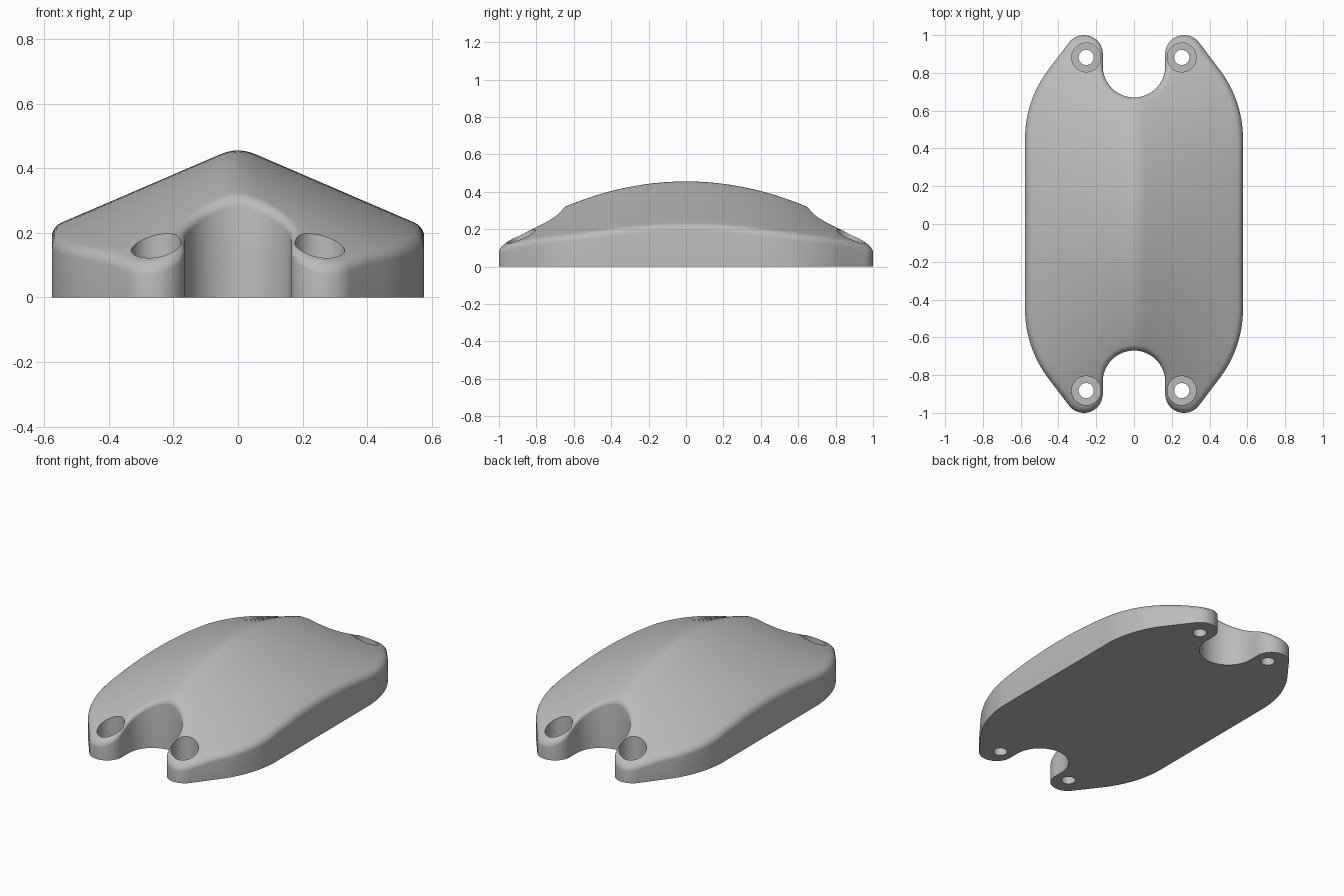
import bpy
import bmesh
from math import sin, cos, radians, sqrt
from mathutils import Vector
from mathutils.geometry import delaunay_2d_cdt, intersect_point_line

if "Cube" in bpy.data.objects:
    bpy.data.objects.remove(bpy.data.objects["Cube"])

FILLET = 0.03
TILT = 37.7          # direction the slanted outer edge faces


def arc(cx, cy, r, a0, a1, n):
    angles = [radians(a0 + (a1 - a0) * i / n) for i in range(n + 1)]
    return [Vector((cx + r * cos(a), cy + r * sin(a))) for a in angles]


def outline(d):
    """Quarter outline moved inward by d, from the notch to the long side."""
    curves = (arc(0, 0.835, 0.165 + d, -90, 0, 20)
              + arc(0.265, 0.9, 0.1 - d, 180, TILT, 24)
              + arc(-0.03, 0.45, 0.607 - d, TILT, 0, 16)
              + [Vector((0.577 - d, 0))])
    points = [curves[0]]
    for p in curves[1:]:
        steps = max(1, round((p - points[-1]).length / 0.03))
        points += [points[-1].lerp(p, (i + 1) / steps) for i in range(steps)]
    return points


def roof(x, y):
    """Rounded ridge that sinks towards both ends."""
    w = 0.055
    s = x if x > w else x * x / (2 * w) + w / 2
    return (0.467 - 0.43 * s) * (1 - 0.71 * y * y)


def edge_distance(p, path):
    best = 9.0
    for a, b in zip(path, path[1:]):
        q, t = intersect_point_line(p, a, b)
        q = a.lerp(b, min(1, max(0, t)))
        best = min(best, (p - q.to_2d()).length)
    return best


def apply_modifiers(obj):
    bpy.context.view_layer.objects.active = obj
    for name in [m.name for m in obj.modifiers]:
        bpy.ops.object.modifier_apply(modifier=name)


def mirror(obj):
    mod = obj.modifiers.new("Mirror", "MIRROR")
    mod.use_axis = (True, True, False)
    mod.merge_threshold = 0.0001
    apply_modifiers(obj)


# Plan points: fillet rings along the rim, then a grid over the roof
points, depths, edges = [], [], []
for step in range(7):
    d = FILLET * (1 - cos(radians(15 * step)))
    ring = outline(d)
    start = len(points)
    points += ring
    depths += [d] * len(ring)
    edges += [(start + i, start + i + 1) for i in range(len(ring) - 1)]
rim = outline(0)
origin = len(points)
edges += [(origin, 0), (origin, len(rim) - 1)]
columns = [0, 0.014, 0.028, 0.042, 0.055] + [0.1 + 0.045 * i for i in range(11)]
for x in columns:
    for j in range(25):
        p = Vector((x, 0.04 * j))
        if edge_distance(p, rim) > FILLET + 0.012:
            points.append(p)
            depths.append(FILLET)
plan, _, faces, sources, _, _ = delaunay_2d_cdt(points, edges, [], 1, 1e-6)

# Quarter body: curved top, flat bottom, straight walls
bm = bmesh.new()
top, bottom = {}, {}
for i in sorted({i for f in faces for i in f}):
    x, y = plan[i]
    d = depths[sources[i][0]] if sources[i] else FILLET
    drop = FILLET - sqrt(max(0, FILLET ** 2 - (FILLET - d) ** 2))
    top[i] = bm.verts.new((x, y, roof(x, y) - drop))
    bottom[i] = bm.verts.new((x, y, 0))
count = {}
for f in faces:
    bm.faces.new([top[i] for i in f])
    bm.faces.new([bottom[i] for i in reversed(f)])
    for a, b in zip(f, f[1:] + f[:1]):
        key = (min(a, b), max(a, b))
        count.setdefault(key, []).append((a, b))
for uses in count.values():
    a, b = uses[0]
    on_axis = any(max(abs(plan[a][k]), abs(plan[b][k])) < 1e-5 for k in (0, 1))
    if len(uses) == 1 and not on_axis:
        bm.faces.new((top[b], top[a], bottom[a], bottom[b]))
mesh = bpy.data.meshes.new("cover")
bm.to_mesh(mesh)
bm.free()
cover = bpy.data.objects.new("cover", mesh)
bpy.context.collection.objects.link(cover)
mirror(cover)

# Screw holes: a wide recess over a narrow through hole, at each corner
cutters = []
for name, radius, low in (("recess", 0.077, 0.05), ("screw_hole", 0.04, -0.1)):
    bm = bmesh.new()
    bmesh.ops.create_cone(bm, cap_ends=True, segments=48,
                          radius1=radius, radius2=radius, depth=0.6)
    bmesh.ops.translate(bm, verts=bm.verts, vec=(0.253, 0.882, low + 0.3))
    cut_mesh = bpy.data.meshes.new(name)
    bm.to_mesh(cut_mesh)
    bm.free()
    cutter = bpy.data.objects.new(name, cut_mesh)
    cutter.hide_render = True
    bpy.context.collection.objects.link(cutter)
    mirror(cutter)
    mod = cover.modifiers.new(name, "BOOLEAN")
    mod.operation = "DIFFERENCE"
    mod.solver = "EXACT"
    mod.object = cutter
    cutters.append(cutter)
apply_modifiers(cover)
for cutter in cutters:
    bpy.data.objects.remove(cutter)

# Single grey finish
grey = bpy.data.materials.new("light_grey")
grey.use_nodes = True
colour = (0.5, 0.5, 0.5, 1)
grey.diffuse_color = colour
grey.node_tree.nodes["Principled BSDF"].inputs["Base Color"].default_value = colour
cover.data.materials.clear()
cover.data.materials.append(grey)

bpy.ops.object.select_all(action="DESELECT")
cover.select_set(True)
bpy.context.view_layer.objects.active = cover
bpy.ops.object.shade_smooth_by_angle(angle=radians(35))
